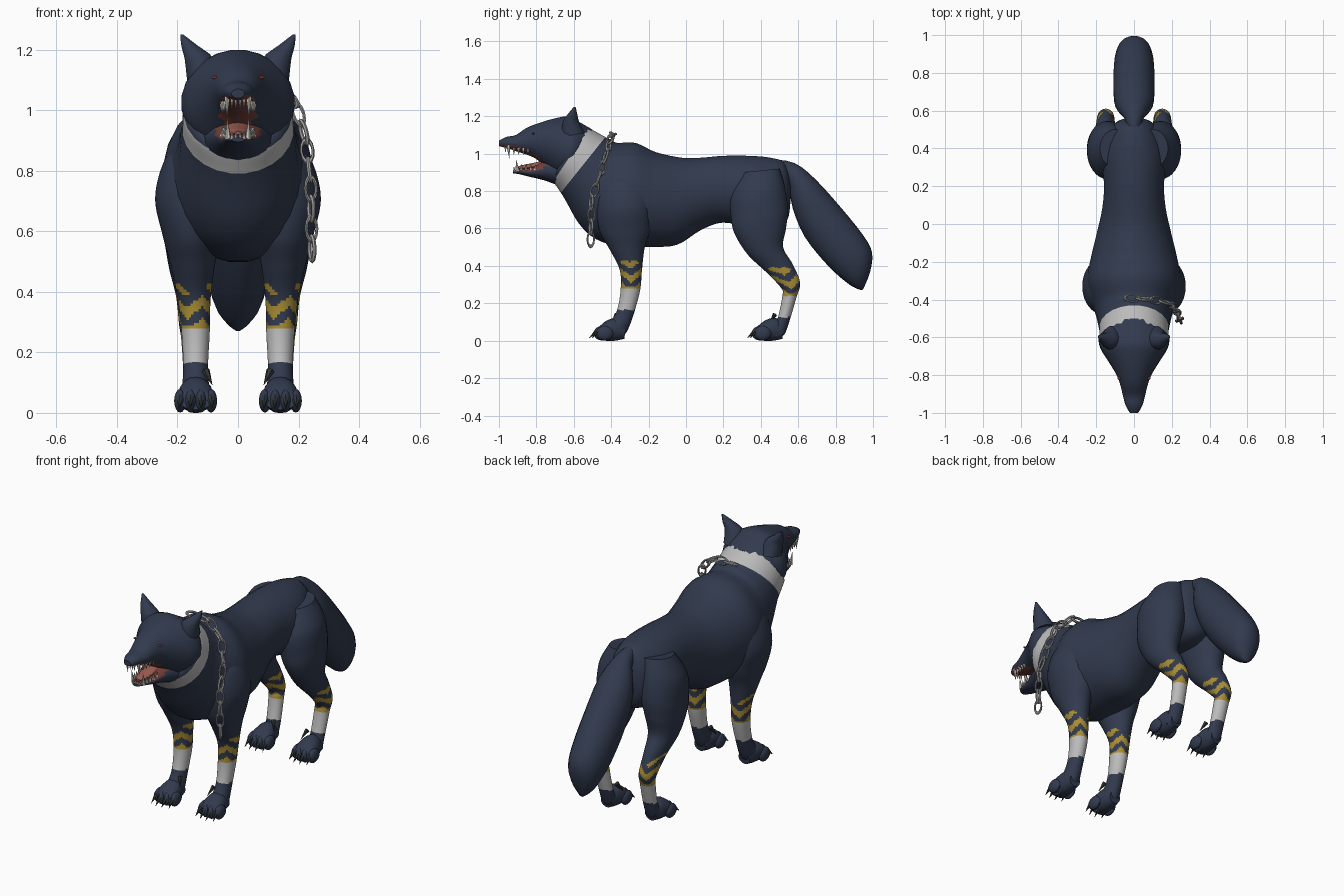
import bpy, bmesh, math
from mathutils import Vector, Matrix

if "Cube" in bpy.data.objects:
    bpy.data.objects.remove(bpy.data.objects["Cube"], do_unlink=True)


def material(name, *rgb):
    m = bpy.data.materials.new(name)
    m.use_nodes = True
    m.diffuse_color = (*rgb, 1)
    bsdf = m.node_tree.nodes["Principled BSDF"]
    bsdf.inputs["Base Color"].default_value = (*rgb, 1)
    bsdf.inputs["Roughness"].default_value = 0.9
    return m


FUR = material("navy fur", .031, .042, .075)
GOLD = material("gold stripe", .40, .27, .035)
CLOTH = material("pale cloth", .50, .50, .50)
STEEL = material("chain steel", .33, .33, .33)
MOUTH = material("mouth red", .17, .05, .04)
TONGUE = material("tongue pink", .34, .11, .085)
TOOTH = material("tooth ivory", .62, .60, .54)
CLAW = material("dark claw", .03, .035, .03)
EYE = material("eye red", .3, .03, .02)


def finish(name, bm, mats, angle=50):
    me = bpy.data.meshes.new(name)
    bm.to_mesh(me)
    bm.free()
    for m in mats:
        me.materials.append(m)
    ob = bpy.data.objects.new(name, me)
    bpy.context.collection.objects.link(ob)
    bpy.ops.object.select_all(action='DESELECT')
    ob.select_set(True)
    bpy.context.view_layer.objects.active = ob
    bpy.ops.object.shade_smooth_by_angle(angle=math.radians(angle))
    return ob


def spline(a, b, c, d, t):
    return [.5 * (2 * q + (r - p) * t + (2 * p - 5 * q + 4 * r - s) * t * t
                  + (3 * q - p - 3 * r + s) * t ** 3) for p, q, r, s in zip(a, b, c, d)]


def loft(name, rings, mats=(FUR,), rule=None, side=1, steps=3, sides=18):
    """Rings in hundredths: first y, z; second y, z; half width; optional centre x."""
    rings = [tuple(r) + (0,) * (6 - len(r)) for r in rings]
    n = len(rings)
    bm = bmesh.new()
    loops, us = [], []
    for k in range((n - 1) * steps + 1):
        i = min(k // steps, n - 2)
        t = k / steps - i
        near = [rings[min(max(i + j, 0), n - 1)] for j in (-1, 0, 1, 2)]
        y0, z0, y1, z1, w, cx = [v / 100 for v in spline(*near, t)]
        mid = Vector((cx * side, (y0 + y1) / 2, (z0 + z1) / 2))
        half = Vector((0, y1 - y0, z1 - z0)) / 2
        angles = [math.tau * (j + .5) / sides for j in range(sides)]
        loops.append([bm.verts.new(mid + Vector((w * math.cos(a), 0, 0)) + half * math.sin(a))
                      for a in angles])
        us.append(i + t)
    info = {}
    for k, (lo, hi) in enumerate(zip(loops, loops[1:])):
        for j in range(sides):
            m = (j + 1) % sides
            f = bm.faces.new((lo[j], lo[m], hi[m], hi[j]))
            info[f] = ((us[k] + us[k + 1]) / 2, math.tau * (j + 1) / sides)
    bm.faces.new(loops[0])
    bm.faces.new(loops[-1])
    bmesh.ops.recalc_face_normals(bm, faces=bm.faces)
    if rule:
        for f, (u, a) in info.items():
            f.material_index = rule(f.calc_center_median(), f.normal, u, a)
    return finish(name, bm, mats)


def spike(bm, p0, p1, r, sides=6):
    p0, p1 = Vector(p0), Vector(p1)
    d = p1 - p0
    mat = Matrix.Translation((p0 + p1) / 2) @ d.to_track_quat('Z', 'Y').to_matrix().to_4x4()
    bmesh.ops.create_cone(bm, cap_ends=True, segments=sides, radius1=r, radius2=0,
                          depth=d.length, matrix=mat)


def blob(bm, centre, size):
    mat = Matrix.Translation(centre) @ Matrix.Diagonal((*size, 1))
    bmesh.ops.create_uvsphere(bm, u_segments=10, v_segments=8, radius=1, matrix=mat)


# Torso and neck, with the collar as a band of the neck
loft("torso", [
    (56, 76, 56, 84, 4), (54, 64, 53, 95, 10), (46, 60, 45, 98, 15), (35, 60, 34, 99, 17),
    (20, 63, 20, 99, 16), (8, 59, 8, 98, 17), (-5, 51, -2, 98, 19.5), (-20, 50, -16, 101, 23),
    (-35, 50, -27, 106, 25), (-48, 54, -37, 106, 22), (-57, 62, -40, 108, 20),
    (-64, 74, -41, 108, 19), (-67, 79, -43, 109, 18.5), (-71, 85, -52, 114, 18),
    (-71, 87, -58, 117, 15)], (FUR, CLOTH),
    lambda c, n, u, a: int(12 < u < 13), steps=4, sides=24)

# Head with upper jaw, then lower jaw and tongue
head = loft("head", [
    (-57, 90, -50, 113, 13), (-62, 87, -57, 117, 18.5), (-68, 87, -63, 120, 18),
    (-74, 92, -70, 119, 14), (-80, 97, -77, 117, 10), (-84, 99, -85, 114, 7.5),
    (-90, 101, -91, 110, 6), (-96, 103, -96, 109, 4.5), (-100, 104, -100, 107, 2.2)],
    (FUR, MOUTH), lambda c, n, u, a: int(c.y < -.74 and n.z < -.4 and abs(c.x) < .055), sides=24)
loft("lower_jaw", [
    (-66, 82, -68, 98, 12), (-75, 85.5, -77, 96, 8), (-83, 87.5, -83, 92.5, 5.5),
    (-89, 89, -89, 92, 4.2), (-92.5, 89.5, -92.5, 91, 2)],
    (FUR, MOUTH), lambda c, n, u, a: int(c.y < -.74 and n.z > .4))
loft("tongue", [(-74, 93, -74, 97, 3.5), (-82, 92, -82, 95, 3.6),
                (-87, 91.5, -87, 94, 3), (-90.5, 92, -90.5, 93, 1.2)], (TONGUE,))

# Teeth along both jaws
bm = bmesh.new()
for s in (-1, 1):
    spike(bm, (s * .036, -.95, 1.045), (s * .036, -.945, .975), .011)
    spike(bm, (s * .033, -.90, .905), (s * .036, -.91, .975), .011)
    for i in range(4):
        y = -.92 + .025 * i
        spike(bm, (s * (.043 + .004 * i), y, 1.03), (s * (.043 + .004 * i), y, .993), .009)
        spike(bm, (s * (.039 + .004 * i), y + .04, .912), (s * (.04 + .004 * i), y + .04, .948), .009)
    for i in range(2):
        x = s * (.007 + .013 * i)
        spike(bm, (x, -.965, 1.04), (x, -.965, 1.003), .007)
        spike(bm, (x, -.918, .905), (x, -.92, .935), .007)
finish("teeth", bm, [TOOTH])

# Narrow eyes set on the face surface
bm = bmesh.new()
for s in (-1, 1):
    hit, spot, normal, _ = head.ray_cast(Vector((s * .075, -2, 1.108)), Vector((0, 1, 0)))
    if hit:
        blob(bm, spot, (.014, .008, .005))
finish("eyes", bm, [EYE])


# Cloth wrap and zigzag stripes on the lower legs
def leg_rule(low, mid):
    def rule(c, n, u, a):
        h = c.z - mid
        if low < c.z < mid:
            return 1
        wave = .04 * abs((a / math.pi * 3) % 2 - 1)
        if 0 <= h < .11 + .05 * abs(math.cos(a)):
            return 2 if h < .014 or (h + wave) % .075 < .038 else 0
        return 0
    return rule


FRONT_LEG = [
    (-40, 92, -26, 94, 6, 12), (-47, 82, -20, 84, 10, 14.5), (-48, 70, -18, 72, 11.4, 16),
    (-46, 58, -19, 60, 9.5, 15.5), (-41, 49, -22, 50, 7.5, 15), (-35.5, 38, -23.5, 38, 5.5, 14.5),
    (-35, 27, -24.5, 27, 4.7, 14), (-37, 16, -28, 14, 4.1, 14), (-41, 9, -31, 6, 4.5, 14),
    (-41, 4, -33, 3, 4, 14)]
REAR_LEG = [
    (30, 90, 50, 92, 8, 10), (24, 78, 53, 82, 11.5, 12.5), (24, 66, 54.5, 70, 11, 14),
    (26, 57, 53.5, 60, 9.5, 15), (33, 46, 52, 50, 7.3, 15.5), (43, 36.5, 57, 41, 5.2, 15.3),
    (51, 28, 61, 31, 4.5, 15), (51.5, 24, 59, 23, 4.2, 14.5), (49, 12, 55.5, 11, 4, 14),
    (46, 7, 53, 4, 4.2, 14), (44, 3, 51, 2, 4, 14)]
PAW = [(-33, 1, -32, 8, 3.5, 14), (-38, 0, -36, 12, 5, 14),
       (-43, 0, -42, 11, 6, 14), (-47.5, 1, -47, 7, 5.5, 14)]


def paw(name, side, shift):
    loft(name + "_paw", [(a + shift, b, c + shift, d, w, x) for a, b, c, d, w, x in PAW], side=side)
    toes, claws = bmesh.new(), bmesh.new()
    for i in range(4):
        off = (i - 1.5) * .034
        y = shift / 100 - .455 + abs(off) * .4
        x = side * .14 + off
        blob(toes, (x, y, .04), (.021, .046, .039))
        spike(claws, (x, y - .03, .05), (x + off * .1, y - .072, .012), .012)
    inner = side * .092
    spike(claws, (inner + side * .015, shift / 100 - .37, .14),
          (inner - side * .008, shift / 100 - .40, .09), .014)
    finish(name + "_toes", toes, [FUR])
    finish(name + "_claws", claws, [CLAW])


for side, label in ((1, "left"), (-1, "right")):
    for end, rings, low, mid, shift in (("front", FRONT_LEG, .165, .275, 0),
                                        ("rear", REAR_LEG, .125, .24, 84.5)):
        loft(f"{end}_{label}_leg", rings, (FUR, CLOTH, GOLD), leg_rule(low, mid),
             side, steps=12, sides=36)
        paw(f"{end}_{label}", side, shift)
    # Pointed ears
    loft(label + "_ear", [(-67, 109, -54, 111, 5.5, 11.5), (-66, 117, -57, 117, 5, 12.8),
                          (-63, 121.5, -58, 121, 2.8, 16), (-60, 125, -59, 125, .5, 18.6)],
         side=side, sides=12)

# Bushy tail
loft("tail", [
    (47, 88, 46, 97, 3), (54, 85, 58, 95, 5), (57, 71, 69, 86.5, 10), (63.5, 55.5, 83, 71, 11),
    (76, 40, 95, 56, 10.5), (86, 31, 99.5, 47, 8.5), (91, 28, 98.5, 37, 5), (94, 27, 95, 28, 1)])

# Chain draped over the neck and hanging by the left shoulder
path = [Vector(p) for p in ((-.04, -.39, 1.1), (.1, -.4, 1.095), (.19, -.42, 1.02),
                            (.225, -.455, .9), (.24, -.505, .76), (.245, -.51, .5))]
pitch, carry, count = .066, .03, 0
for p, q in zip(path, path[1:]):
    d = q - p
    while carry < d.length:
        bpy.ops.mesh.primitive_torus_add(major_segments=12, minor_segments=6,
                                         major_radius=.03, minor_radius=.0075)
        link = bpy.context.object
        link.name = f"chain_link_{count + 1}"
        link.data.materials.append(STEEL)
        turn = Matrix.Rotation(math.radians(20 + 90 * (count % 2)), 4, 'X')
        aim = d.to_track_quat('X', 'Z').to_matrix().to_4x4()
        link.matrix_world = (Matrix.Translation(p + d.normalized() * carry) @ aim @ turn
                             @ Matrix.Diagonal((1.3, .65, 1, 1)))
        bpy.ops.object.shade_smooth_by_angle(angle=math.radians(30))
        carry += pitch
        count += 1
    carry -= d.length
